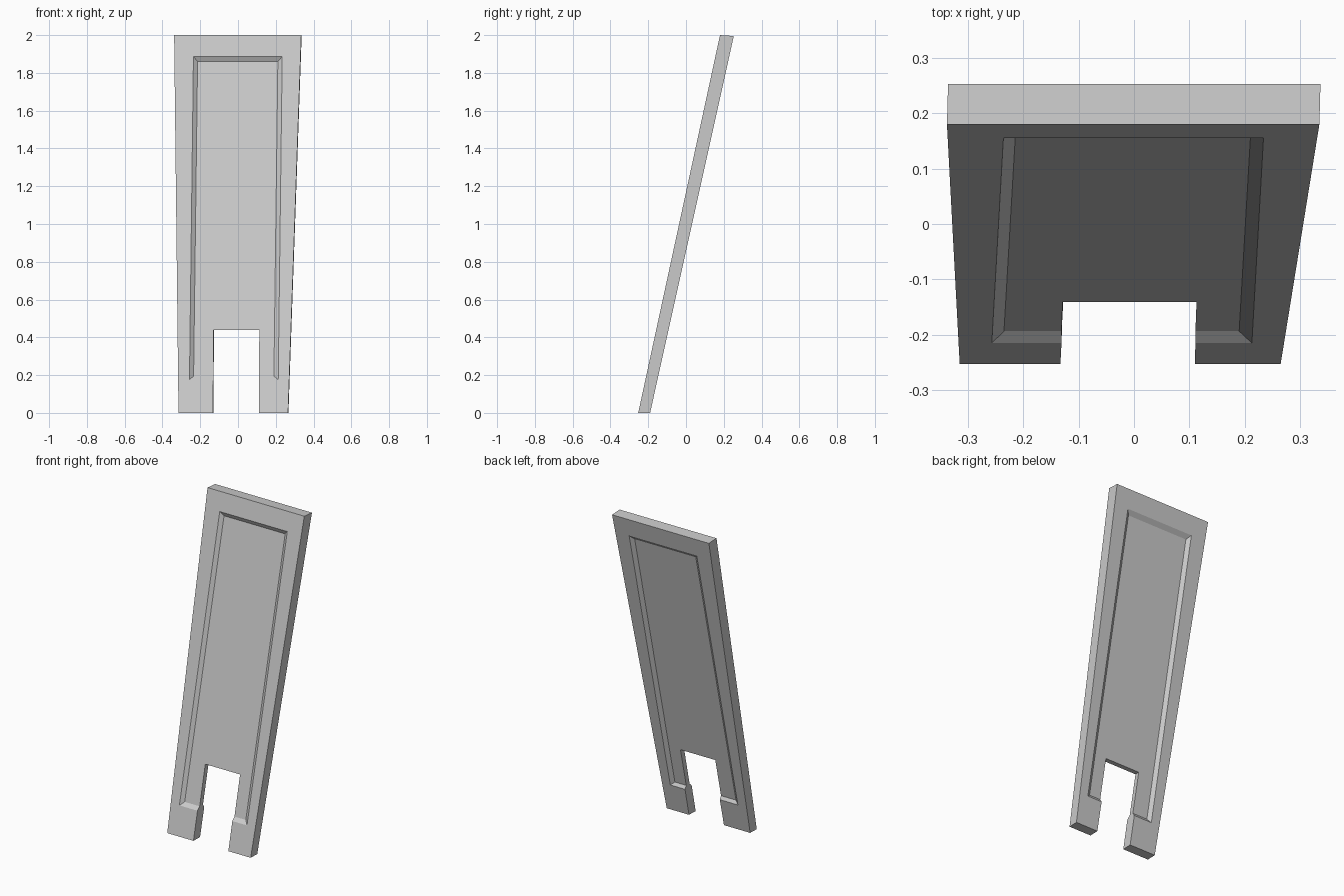
import bpy, bmesh

if "Cube" in bpy.data.objects:
    bpy.data.objects.remove(bpy.data.objects["Cube"])

DEPTH = 0.017  # recess depth of the panel on each face

# outline points (x, z, depth) shared by the front and back faces
POINTS = {
    # outer frame corners
    "O0": (-0.315, 0, 0), "O1": (-0.338, 2, 0), "O2": (0.335, 2, 0), "O3": (0.265, 0, 0),
    # outer and inner edge of the bevel around the recess
    "R0": (-0.257, 0.175, 0), "R1": (-0.236, 1.886, 0), "R2": (0.234, 1.886, 0), "R3": (0.213, 0.175, 0),
    "I0": (-0.235, 0.195, DEPTH), "I1": (-0.214, 1.861, DEPTH), "I2": (0.211, 1.861, DEPTH), "I3": (0.19, 0.195, DEPTH),
    # left and right edges of the notch, bottom to top
    "NL": (-0.133, 0, 0), "NLR": (-0.131, 0.175, 0), "NLI": (-0.131, 0.195, DEPTH), "NLT": (-0.129, 0.44, DEPTH),
    "NR": (0.11, 0, 0), "NRR": (0.111, 0.175, 0), "NRI": (0.111, 0.195, DEPTH), "NRT": (0.113, 0.44, DEPTH),
}
FACES = [
    "O0 O1 R1 R0", "O1 O2 R2 R1", "O2 O3 R3 R2", "O0 R0 NLR NL", "O3 NR NRR R3",   # frame
    "R0 R1 I1 I0", "R1 R2 I2 I1", "R2 R3 I3 I2", "R0 I0 NLI NLR", "R3 NRR NRI I3",  # bevels
    "I0 I1 NLT NLI", "I1 I2 NRT NLT", "I2 I3 NRI NRT",                            # panel
]
RIM = "O0 O1 O2 O3 NR NRR NRI NRT NLT NLI NLR NL".split()


def place(x, z, d, back):
    """Put an outline point on the leaning front or back face."""
    t = z / 2
    if back:
        return (x + 0.002, -0.19 + 0.443 * t - d, z - 0.005 * t)
    return (x, -0.253 + 0.433 * t + d, z)


bm = bmesh.new()
sides = []
for back in (False, True):
    verts = {k: bm.verts.new(place(*p, back)) for k, p in POINTS.items()}
    for f in FACES:
        bm.faces.new([verts[k] for k in f.split()])
    sides.append(verts)

# edge walls joining front and back
front, rear = sides
for a, b in zip(RIM, RIM[1:] + RIM[:1]):
    bm.faces.new((front[a], front[b], rear[b], rear[a]))
bmesh.ops.recalc_face_normals(bm, faces=bm.faces[:])

mesh = bpy.data.meshes.new("leaning_panel")
bm.to_mesh(mesh)
bm.free()
bpy.context.collection.objects.link(bpy.data.objects.new("leaning_panel", mesh))
